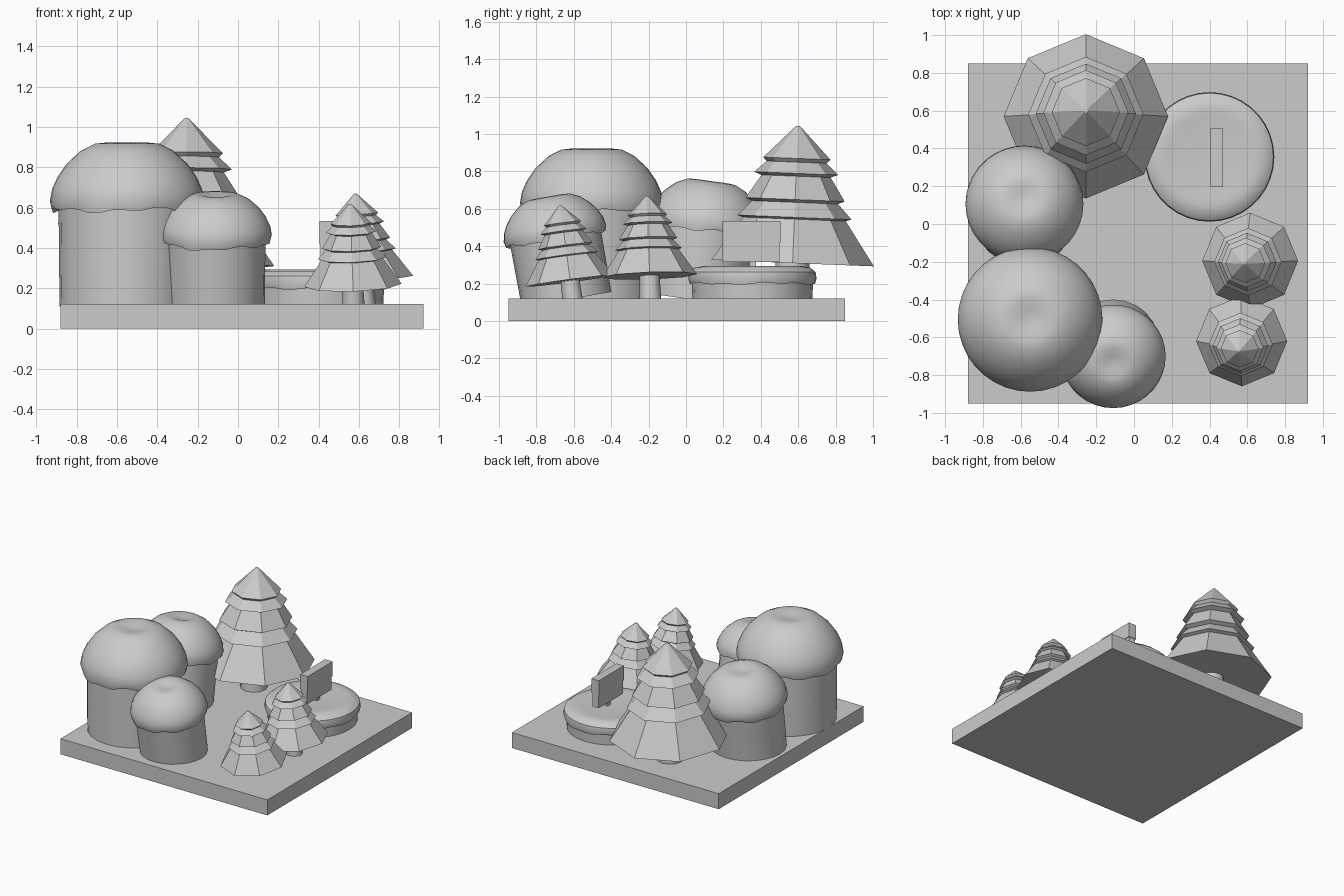
import bpy
import bmesh
from math import sin, cos, pi, radians
from mathutils import Matrix, Vector, Euler

cube = bpy.data.objects.get("Cube")
if cube:
    bpy.data.objects.remove(cube, do_unlink=True)

grey = bpy.data.materials.new("plain_grey")
grey.use_nodes = True
GREY = (0.6, 0.6, 0.6, 1)
grey.diffuse_color = GREY
grey.node_tree.nodes["Principled BSDF"].inputs["Base Color"].default_value = GREY
GROUND = 0.122


def finish(name, bm, smooth=False, place=Matrix()):
    bmesh.ops.recalc_face_normals(bm, faces=bm.faces)
    mesh = bpy.data.meshes.new(name)
    bm.to_mesh(mesh)
    bm.free()
    mesh.materials.append(grey)
    obj = bpy.data.objects.new(name, mesh)
    bpy.context.collection.objects.link(obj)
    obj.matrix_world = place
    if smooth:
        bpy.ops.object.select_all(action="DESELECT")
        obj.select_set(True)
        bpy.context.view_layer.objects.active = obj
        bpy.ops.object.shade_smooth_by_angle(angle=radians(35))
    return obj


def placed(loc, tilt=(0, 0, 0), scale=(1, 1, 1)):
    rot = Euler([radians(a) for a in tilt])
    return Matrix.LocRotScale(Vector(loc), rot, Vector(scale))


def box(name, low, high):
    bm = bmesh.new()
    bmesh.ops.create_cube(bm, size=1)
    low, high = Vector(low), Vector(high)
    for v in bm.verts:
        v.co = (low + high) / 2 + v.co * (high - low)
    return finish(name, bm)


def lathe(name, profile, sides, place, smooth=False, wave_ring=None, wave=0):
    """Spin (radius, height) points round z; one ring may ripple up and down."""
    bm = bmesh.new()
    rings = []
    for k, (r, z) in enumerate(profile):
        if r == 0:
            rings.append([bm.verts.new((0, 0, z))] * sides)
            continue
        ring = []
        for i in range(sides):
            a = 2 * pi * i / sides
            lift = wave * sin(7 * a) * cos(3 * a) if k == wave_ring else 0
            ring.append(bm.verts.new((r * cos(a), r * sin(a), z + lift)))
        rings.append(ring)
    for a, b in zip(rings, rings[1:]):
        for i in range(sides):
            j = (i + 1) % sides
            corners = list(dict.fromkeys((a[i], a[j], b[j], b[i])))
            bm.faces.new(corners)
    for ring in (rings[0], rings[-1]):
        if ring[0] is not ring[1]:
            bm.faces.new(ring)
    return finish(name, bm, smooth, place)


# Mushrooms: straight stem and domed, dimpled cap with a ragged rim
STEM = [(0.335, -0.012), (0.34, 0.5)]
CAP = [(0.3, 0.5), (0.372, 0.465), (0.383, 0.51), (0.372, 0.57), (0.345, 0.63),
       (0.3, 0.695), (0.23, 0.76), (0.16, 0.795), (0.11, 0.8), (0.05, 0.785), (0, 0.78)]


def mushroom(name, x, y, tilt, width, height):
    place = placed((x, y, GROUND), (tilt, 0, 0), (width, width, height))
    lathe(name + "_stem", STEM, 24, place, True)
    lathe(name + "_cap", CAP, 36, place, True, 1, 0.017)


mushroom("large_mushroom", -0.55, -0.505, 0, 1, 1)
mushroom("small_mushroom", -0.11, -0.64, 10, 0.725, 0.69)
mushroom("back_mushroom", -0.58, 0.05, -8, 0.815, 0.79)

# Conifers: five overlapping eight-sided tiers on a short trunk
TIERS = [(0.435, 0), (0.275, 0.235), (0.305, 0.245), (0.23, 0.325), (0.265, 0.34),
         (0.185, 0.465), (0.225, 0.48), (0.16, 0.54), (0.18, 0.56), (0.012, 0.732), (0, 0.735)]
TRUNK = [(0.1, -0.22), (0.09, 0.02)]


def conifer(name, loc, tilt, size):
    place = placed(loc, tilt, (size,) * 3)
    lathe(name + "_branches", TIERS, 8, place)
    lathe(name + "_trunk", TRUNK, 12, place, True)


conifer("large_conifer", (-0.255, 0.57, 0.31), (-2.3, 0, 0), 1)
conifer("side_conifer", (0.615, -0.195, 0.242), (2, -4.5, 0), 0.585)
conifer("front_conifer", (0.57, -0.62, 0.215), (7.5, -2, 0), 0.555)

# Low round platform with an overhanging lid
platform = placed((0.4, 0.355, GROUND))
lathe("platform_body", [(0.32, -0.01), (0.325, 0.09)], 24, platform, True)
lathe("platform_lid", [(0.3, 0.09), (0.335, 0.078), (0.343, 0.105), (0.338, 0.14),
                       (0.31, 0.163), (0.26, 0.172), (0.22, 0.168), (0, 0.158)],
      36, platform, True, 1, 0.008)

# Signpost with two stacked boards
box("sign_post", (0.42, 0.34, 0.25), (0.45, 0.375, 0.4))
box("sign_upper_board", (0.405, 0.195, 0.42), (0.47, 0.505, 0.535))
box("sign_lower_board", (0.41, 0.195, 0.315), (0.465, 0.5, 0.42))

# Square ground slab
box("ground_slab", (-0.88, -0.95, 0), (0.92, 0.85, GROUND))
